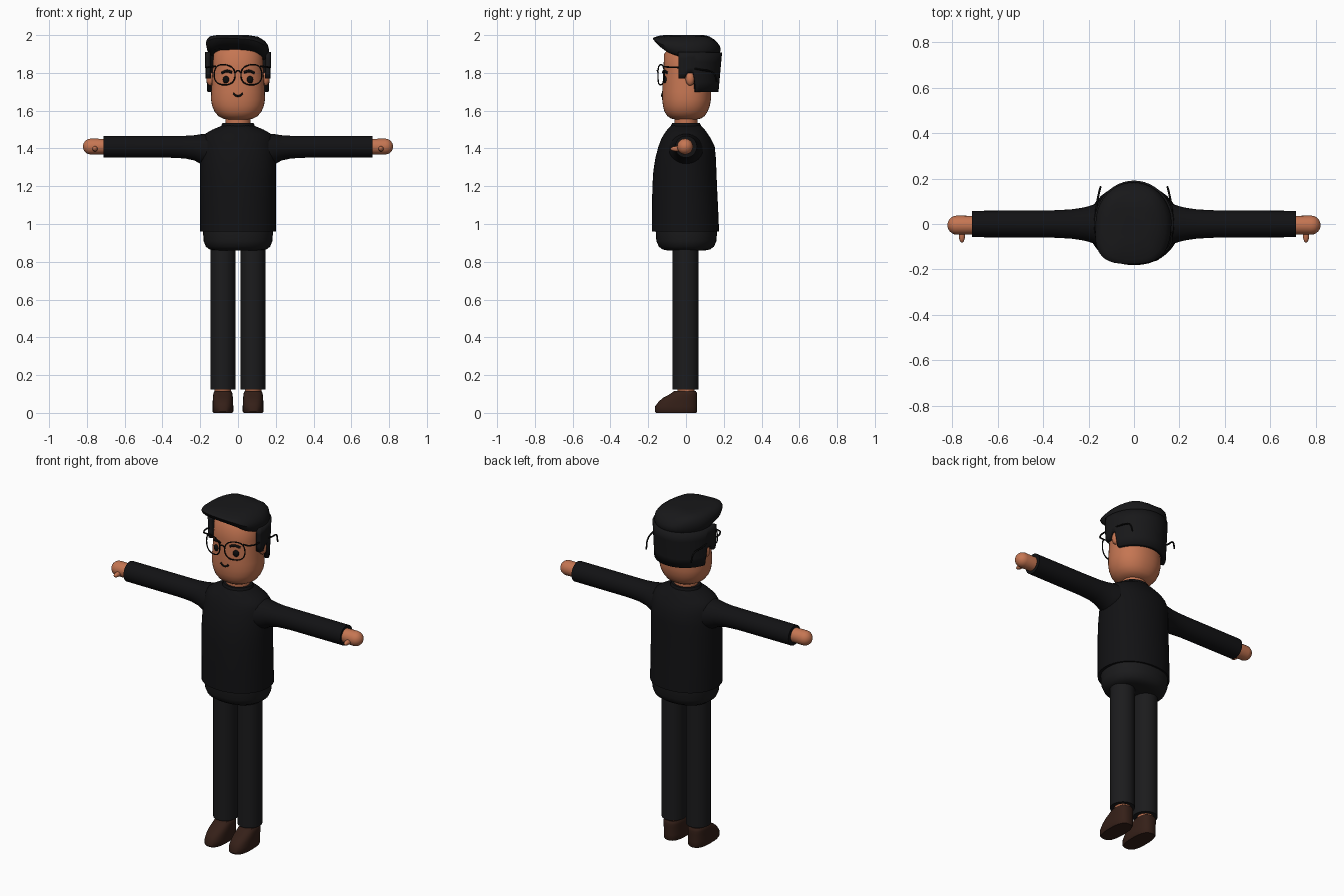
import bpy, bmesh, math
from math import sin, cos, pi


def material(name, rgb):
    m = bpy.data.materials.new(name)
    m.diffuse_color = (*rgb, 1)
    return m


SKIN = material("skin", (0.56, 0.18, 0.085))
KNIT = material("knit", (0.006, 0.006, 0.007))
CLOTH = material("cloth", (0.011, 0.011, 0.012))
HAIR = material("hair_black", (0.009, 0.009, 0.010))
LEATHER = material("leather", (0.035, 0.014, 0.009))
BLACK = material("black", (0.004, 0.004, 0.004))


def finish(name, bm, mat, angle=40):
    bmesh.ops.recalc_face_normals(bm, faces=bm.faces)
    me = bpy.data.meshes.new(name)
    bm.to_mesh(me)
    bm.free()
    me.materials.append(mat)
    me.shade_smooth()
    me.set_sharp_from_angle(angle=math.radians(angle))
    ob = bpy.data.objects.new(name, me)
    bpy.context.collection.objects.link(ob)
    return ob


def power(v, e):
    return math.copysign(abs(v) ** (2 / e), v)


def loft(name, rings, mat, axis="z", e=2.0, n=32, e_front=None, warp=None):
    """Rings of (position, centre a, centre b, radius a, radius b) skinned along an axis."""
    bm = bmesh.new()
    loops = []
    for p, ca, cb, ra, rb in rings:
        loop = []
        for i in range(n):
            t = 2 * pi * i / n
            ex = e_front if e_front and sin(t) < 0 else e
            a, b = ca + ra * power(cos(t), ex), cb + rb * power(sin(t), ex)
            co = (a, b, p) if axis == "z" else (p, a, b)
            loop.append(bm.verts.new(warp(*co) if warp else co))
        loops.append(loop)
    for lo, hi in zip(loops, loops[1:]):
        for i in range(n):
            j = (i + 1) % n
            bm.faces.new((lo[i], lo[j], hi[j], hi[i]))
    bm.faces.new(loops[0])
    bm.faces.new(loops[-1])
    return finish(name, bm, mat)


def ellipsoid(name, centre, radii, mat):
    bm = bmesh.new()
    bmesh.ops.create_uvsphere(bm, u_segments=20, v_segments=12, radius=1)
    for v in bm.verts:
        v.co = [c + r * k for c, r, k in zip(centre, radii, v.co)]
    return finish(name, bm, mat)


def tube(name, points, radius, mat, closed=False):
    cu = bpy.data.curves.new(name, "CURVE")
    cu.dimensions = "3D"
    cu.bevel_depth = radius
    cu.bevel_resolution = 2
    cu.resolution_u = 4
    cu.use_fill_caps = True
    sp = cu.splines.new("BEZIER")
    sp.bezier_points.add(len(points) - 1)
    for bp, co in zip(sp.bezier_points, points):
        bp.co = co
        bp.handle_left_type = bp.handle_right_type = "AUTO"
    sp.use_cyclic_u = closed
    cu.materials.append(mat)
    ob = bpy.data.objects.new(name, cu)
    bpy.context.collection.objects.link(ob)
    return ob


def interp(pts, x):
    for (x0, y0), (x1, y1) in zip(pts, pts[1:]):
        if x <= x1:
            return y0 + (y1 - y0) * max(0, (x - x0) / (x1 - x0))
    return pts[-1][1]


# Sweater body and collar
loft("sweater_body", [
    (0.96, 0, -0.003, 0.200, 0.178), (1.08, 0, -0.005, 0.200, 0.175),
    (1.20, 0, -0.007, 0.200, 0.171), (1.28, 0, -0.006, 0.200, 0.167),
    (1.35, 0, -0.002, 0.200, 0.160), (1.41, 0, 0.003, 0.198, 0.149),
    (1.45, 0, 0.001, 0.192, 0.132), (1.475, 0, 0, 0.178, 0.117),
    (1.50, 0, 0, 0.135, 0.099), (1.515, 0, 0, 0.098, 0.085),
    (1.522, 0, 0, 0.080, 0.075)], KNIT, e=2.1, n=40)
loft("collar", [(1.49, 0, 0, 0.088, 0.080), (1.525, 0, 0, 0.087, 0.078),
                (1.534, 0, 0, 0.082, 0.073), (1.534, 0, 0, 0.068, 0.062)], KNIT)

# Trousers seat, neck and head
loft("trouser_seat", [
    (0.86, 0, 0.002, 0.125, 0.100), (0.865, 0, 0.002, 0.150, 0.125),
    (0.88, 0, 0.002, 0.170, 0.146), (0.91, 0, 0.002, 0.182, 0.159),
    (0.97, 0, 0.002, 0.186, 0.163)], CLOTH, e=2.2)
loft("neck", [(1.48, 0, 0, 0.066, 0.06), (1.60, 0, 0, 0.066, 0.06)], SKIN)
loft("head", [
    (1.552, 0, 0, 0.050, 0.050), (1.558, 0, 0, 0.080, 0.078),
    (1.572, 0, 0, 0.105, 0.099), (1.595, 0, 0, 0.124, 0.114),
    (1.625, 0, 0.002, 0.137, 0.124), (1.66, 0, 0.003, 0.143, 0.129),
    (1.70, 0, 0.003, 0.142, 0.129), (1.76, 0, 0.003, 0.138, 0.126),
    (1.83, 0, 0.003, 0.134, 0.122), (1.90, 0, 0.003, 0.130, 0.119),
    (1.94, 0, 0.005, 0.100, 0.090)], SKIN, e=2.2, n=40)

# Swept top hair: unit-height rings stretched between an underside and a crown line
UNDER = [(-0.18, 1.978), (-0.14, 1.945), (-0.095, 1.915), (0, 1.885), (0.08, 1.873), (0.18, 1.888)]
CROWN = [(-0.18, 1.988), (-0.13, 1.998), (-0.03, 2.003), (0.09, 2.0), (0.14, 1.99), (0.185, 1.955)]


def sweep(x, y, h):
    lo, hi = interp(UNDER, y), interp(CROWN, y)
    edge = max(0, abs(x) - 0.1) * 0.25
    z = lo + h * (hi - lo - edge) - 0.09 * x * (0.4 + 0.6 * abs(x) / 0.17)
    return x - 0.012 * max(0, -y / 0.18), y, min(z, 2.0)


loft("top_hair", [
    (0, -0.002, 0.003, 0.13, 0.14), (0.03, -0.002, 0.003, 0.147, 0.158),
    (0.2, -0.002, 0.004, 0.161, 0.174), (0.5, -0.002, 0.004, 0.167, 0.180),
    (0.75, -0.002, 0.004, 0.160, 0.176), (0.9, -0.002, 0.004, 0.143, 0.160),
    (0.98, -0.002, 0.004, 0.110, 0.125), (1, -0.002, 0.004, 0.06, 0.07)],
    HAIR, e=2.0, e_front=3.0, n=40, warp=sweep)

# Back and side hair: a shell with sideburns and notches over the ears
bm = bmesh.new()
columns = []
for k in range(41):
    t = math.radians(-13 + 206 * k / 40)
    y = 0.16 * sin(t)
    bottom = 1.77 if y < 0.0 else 1.80 if y < 0.045 else 1.70
    col = []
    for j in range(5):
        z = bottom + (1.91 - bottom) * j / 4
        g = (z - 1.70) / 0.2
        col.append(bm.verts.new(((0.146 + 0.004 * g) * cos(t), (0.147 + 0.018 * g) * sin(t), z)))
    columns.append(col)
for c0, c1 in zip(columns, columns[1:]):
    for j in range(4):
        bm.faces.new((c0[j], c1[j], c1[j + 1], c0[j + 1]))
shell = finish("back_hair", bm, HAIR)
solid = shell.modifiers.new("thickness", "SOLIDIFY")
solid.thickness = 0.025
solid.offset = -1

# Mouth and glasses bridge
tube("mouth", [(-0.025, -0.125, 1.692), (-0.012, -0.127, 1.680), (0.012, -0.127, 1.680),
               (0.025, -0.125, 1.692)], 0.005, BLACK)
tube("glasses_bridge", [(-0.018, -0.147, 1.80), (0, -0.152, 1.812), (0.018, -0.147, 1.80)],
     0.004, BLACK)

# Mirrored parts
for s, side in ((-1, "right"), (1, "left")):
    # Sleeve, hand and thumb
    loft(f"{side}_sleeve", [
        (s * 0.10, 0, 1.39, 0.105, 0.095), (s * 0.17, 0, 1.392, 0.088, 0.086),
        (s * 0.20, 0, 1.397, 0.078, 0.078), (s * 0.23, 0, 1.403, 0.071, 0.067),
        (s * 0.28, 0, 1.407, 0.064, 0.060), (s * 0.36, 0, 1.409, 0.060, 0.058),
        (s * 0.713, 0, 1.409, 0.058, 0.058)], KNIT, axis="x", n=28)
    loft(f"{side}_hand", [(s * 0.66, -0.005, 1.41, 0.040, 0.040)] + [
        (s * (0.779 + 0.042 * sin(a)), -0.005, 1.41, 0.042 * cos(a), 0.042 * cos(a))
        for a in (0, 0.3, 0.6, 0.9, 1.2, 1.4, 1.52)], SKIN, axis="x", n=24)
    ellipsoid(f"{side}_thumb", (s * 0.757, -0.048, 1.398), (0.014, 0.034, 0.014), SKIN)

    # Leg, ankle and shoe
    x = s * 0.08
    loft(f"{side}_trouser_leg", [(0.125, x, -0.002, 0.066, 0.069), (0.92, x, -0.002, 0.066, 0.069)],
         CLOTH, n=28)
    loft(f"{side}_ankle", [(0.08, x, 0, 0.044, 0.046), (0.15, x, 0, 0.044, 0.046)], SKIN, n=20)
    loft(f"{side}_shoe", [
        (0.0, x, -0.052, 0.050, 0.107), (0.008, x, -0.053, 0.055, 0.112),
        (0.035, x, -0.052, 0.055, 0.111), (0.06, x, -0.043, 0.054, 0.102),
        (0.08, x, -0.031, 0.053, 0.090), (0.097, x, -0.015, 0.051, 0.074),
        (0.108, x, -0.008, 0.049, 0.065), (0.115, x, -0.006, 0.044, 0.058)], LEATHER, e=2.6)

    # Face features
    ellipsoid(f"{side}_ear", (s * 0.146, 0.022, 1.768), (0.022, 0.024, 0.036), SKIN)
    ellipsoid(f"{side}_eye", (s * 0.062, -0.108, 1.764), (0.019, 0.014, 0.020), BLACK)
    tube(f"{side}_eyebrow", [(s * 0.032, -0.120, 1.803), (s * 0.058, -0.114, 1.810),
                             (s * 0.086, -0.099, 1.800)], 0.007, BLACK)

    # Glasses rim wrapping around the face, and the temple arm
    rim = []
    for k in range(16):
        t = 2 * pi * k / 16
        lx = 0.071 + 0.055 * power(cos(t), 2.4)
        lz = 1.790 + 0.053 * power(sin(t), 2.4) + 0.1 * (lx - 0.071) * max(0, sin(t))
        rim.append((s * lx, -0.150 + 0.035 * (lx / 0.126) ** 1.5, lz))
    tube(f"{side}_glasses_rim", rim, 0.0035, BLACK, closed=True)
    tube(f"{side}_glasses_temple", [
        (s * 0.118, -0.118, 1.835), (s * 0.150, -0.108, 1.832), (s * 0.163, 0.01, 1.826),
        (s * 0.163, 0.09, 1.815), (s * 0.152, 0.145, 1.800), (s * 0.147, 0.163, 1.752)],
        0.0045, BLACK)
